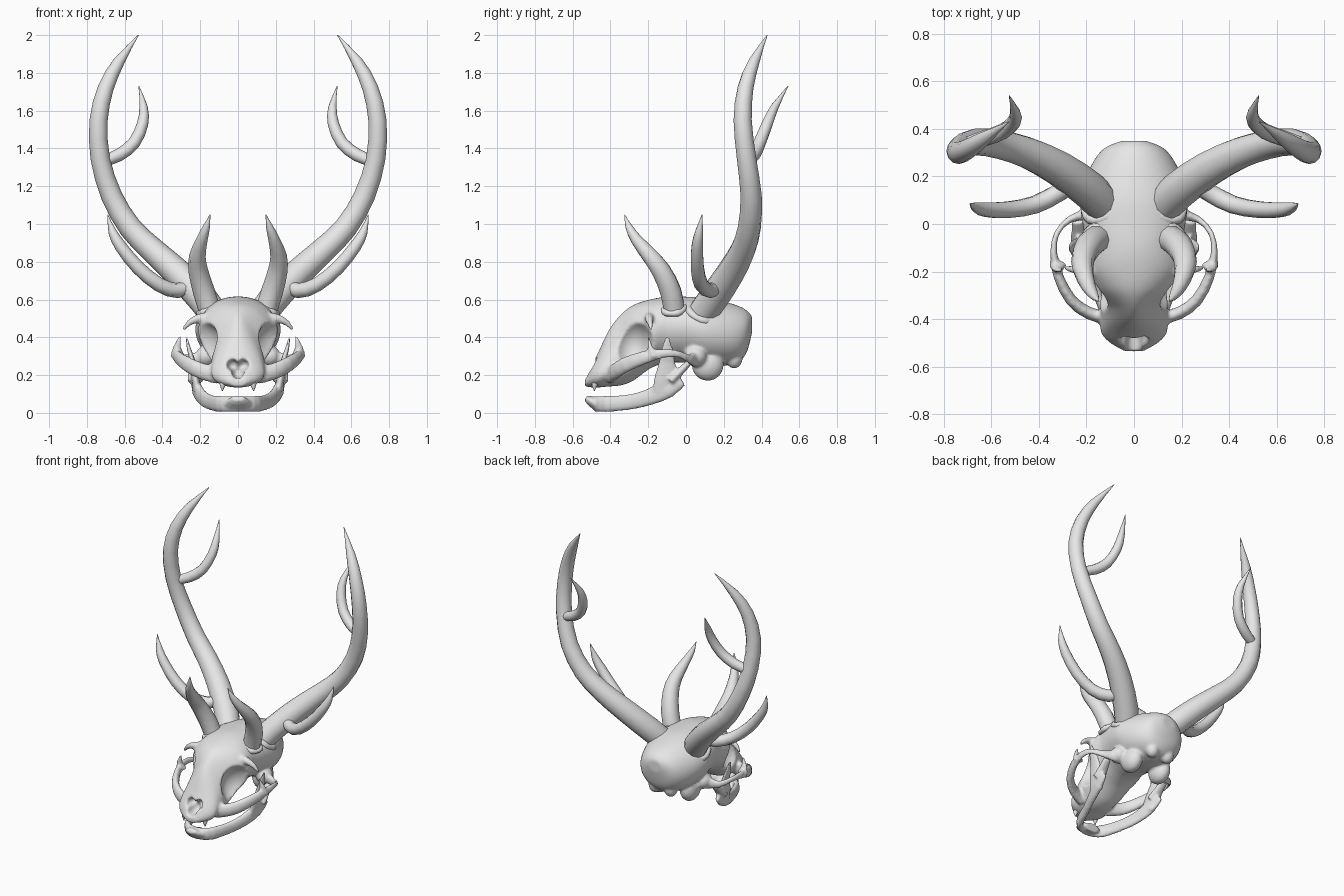
import bpy, bmesh, math
from mathutils import Vector, Matrix

cube = bpy.data.objects.get("Cube")
if cube:
    bpy.data.objects.remove(cube, do_unlink=True)

bone = bpy.data.materials.new("bone_grey")
bone.use_nodes = True
bone.diffuse_color = (0.8, 0.8, 0.8, 1)
bone.node_tree.nodes["Principled BSDF"].inputs["Base Color"].default_value = (0.8, 0.8, 0.8, 1)


def pick(objs):
    bpy.ops.object.select_all(action='DESELECT')
    for obj in objs:
        obj.select_set(True)
    bpy.context.view_layer.objects.active = objs[0]


def finish(name, bm):
    """Turn a bmesh into a smooth-shaded bone object."""
    bmesh.ops.recalc_face_normals(bm, faces=bm.faces)
    mesh = bpy.data.meshes.new(name)
    bm.to_mesh(mesh)
    bm.free()
    mesh.materials.append(bone)
    obj = bpy.data.objects.new(name, mesh)
    bpy.context.scene.collection.objects.link(obj)
    pick([obj])
    bpy.ops.object.shade_smooth_by_angle(angle=math.radians(50))
    return obj


def fuse(name, objs, voxel):
    """Grow overlapping parts together into one bone."""
    pick(objs)
    bpy.ops.object.join()
    whole = objs[0]
    whole.name = name
    remesh = whole.modifiers.new("grow_together", 'REMESH')
    remesh.mode, remesh.voxel_size = 'VOXEL', voxel
    soften = whole.modifiers.new("soften", 'SMOOTH')
    soften.factor, soften.iterations = 0.5, 3
    graph = bpy.context.evaluated_depsgraph_get()
    mesh = bpy.data.meshes.new_from_object(whole.evaluated_get(graph))
    whole.modifiers.clear()
    mesh.materials.clear()
    mesh.materials.append(bone)
    for face in mesh.polygons:
        face.material_index = 0
    whole.data = mesh
    pick([whole])
    bpy.ops.object.shade_smooth_by_angle(angle=math.radians(60))


def refine(rows):
    """Insert a spline midpoint between neighbouring rows."""
    rows = [Vector(r) for r in rows]
    out = []
    for i in range(len(rows) - 1):
        a, b = rows[i], rows[i + 1]
        before, after = rows[max(i - 1, 0)], rows[min(i + 2, len(rows) - 1)]
        out += [a, (9 * (a + b) - before - after) / 16]
    return out + [rows[-1]]


def loft(name, rings):
    """Skin a row of closed rings and cap the ends."""
    bm = bmesh.new()
    loops = [[bm.verts.new(p) for p in ring] for ring in rings]
    n = len(loops[0])
    for a, b in zip(loops, loops[1:]):
        for i in range(n):
            j = (i + 1) % n
            bm.faces.new((a[i], a[j], b[j], b[i]))
    bm.faces.new(loops[0])
    bm.faces.new(loops[-1])
    return finish(name, bm)


def tube(name, path, side=1, squash=1, ref=(0, 1, 0), sides=10):
    """Sweep (x, y, z, radius) rows; squash thins it across the ref axis."""
    rows = refine(path)
    points = [Vector((r[0] * side, r[1], r[2])) for r in rows]
    rings = []
    for i, p in enumerate(points):
        tangent = (points[min(i + 1, len(points) - 1)] - points[max(i - 1, 0)]).normalized()
        across = tangent.cross(Vector(ref)).normalized()
        along = across.cross(tangent)
        radius = max(rows[i][3], 0.002)
        turns = [math.tau * k / sides for k in range(sides)]
        rings.append([p + radius * (across * math.cos(t) * squash + along * math.sin(t)) for t in turns])
    return loft(name, rings)


def ellipsoid(name, centre, radii):
    bm = bmesh.new()
    bmesh.ops.create_uvsphere(bm, u_segments=20, v_segments=12, radius=1,
                              matrix=Matrix.Translation(centre) @ Matrix.Diagonal((*radii, 1)))
    return finish(name, bm)


def burr(name, centre, axis, radius, thick):
    """Lumpy ring where a horn or antler leaves the skull."""
    turn = Vector((0, 0, 1)).rotation_difference(Vector(axis))
    rings, count = [], 18
    bm = bmesh.new()
    for i in range(count):
        a = math.tau * i / count
        fat = thick * (1 + 0.15 * math.sin(a * 5))
        ring = []
        for k in range(8):
            b = math.tau * k / 8
            reach = radius + fat * math.cos(b)
            local = Vector((reach * math.cos(a), reach * math.sin(a), fat * math.sin(b)))
            ring.append(bm.verts.new(Vector(centre) + turn @ local))
        rings.append(ring)
    for i in range(count):
        a, b = rings[i], rings[(i + 1) % count]
        for k in range(8):
            m = (k + 1) % 8
            bm.faces.new((a[k], a[m], b[m], b[k]))
    finish(name, bm)


def bowl(u, v):
    """Depth of a unit hollow at an offset from its middle; zero outside."""
    return math.sqrt(max(0, 1 - u * u - v * v))


def hollow(p):
    """Press the eye sockets and the heart-shaped nose opening into the skull."""
    depth = bowl((p.y + .285) / .115, (p.z - .355) / .15)
    if depth:
        p.x = math.copysign(min(abs(p.x), .25 - .165 * depth), p.x)
    if p.y < -.4:
        depth = max(bowl(p.x / .035, (p.z - .225) / .045),
                    bowl((abs(p.x) - .028) / .032, (p.z - .255) / .032))
        if depth:
            p.y = max(p.y, -.5 + .07 * depth)
    return p


# Skull: sections from nose to back of head (y, bottom, top, half width, upper taper)
sections = [
    (-.535, .14, .18, .04, 0), (-.50, .135, .25, .1, .1), (-.46, .135, .33, .13, .35),
    (-.41, .14, .435, .13, .45), (-.35, .145, .515, .135, .35), (-.28, .17, .57, .175, .05),
    (-.19, .235, .6, .21, -.05), (-.1, .265, .615, .2, -.1), (0, .265, .615, .215, -.1),
    (.1, .25, .61, .225, -.05), (.2, .25, .59, .2, 0), (.28, .27, .565, .16, 0),
    (.325, .33, .54, .115, 0), (.35, .43, .51, .05, 0)]
rings = []
for y, low, high, width, taper in refine(refine(refine(sections))):
    ring = []
    for k in range(100):
        a = math.tau * k / 100
        x = width * math.cos(a) * (1 - taper * math.sin(a))
        ring.append(hollow(Vector((x, y, (low + high) / 2 + (high - low) / 2 * math.sin(a)))))
    rings.append(ring)
skull_parts = [loft("skull", rings)]

UP, OUT = (0, 0, 1), (1, 0, 0)
jaw_parts = [tube("chin", [(0, -.53, .08, .035), (0, -.48, .05, .075), (0, -.41, .03, .06)], 1, .45, OUT)]
for s, label in ((1, "left"), (-1, "right")):
    # Main antler with two tines
    tube(label + "_antler", [
        (.105, .055, .49, .075), (.185, .14, .6, .08), (.318, .235, .74, .075), (.45, .3, .86, .067),
        (.57, .335, .98, .061), (.67, .345, 1.15, .056), (.73, .32, 1.35, .051),
        (.738, .3, 1.55, .048), (.7, .315, 1.72, .042), (.63, .36, 1.86, .03), (.527, .43, 2, 0)], s, sides=12)
    tube(label + "_lower_tine", [
        (.24, .18, .68, .035), (.32, .13, .647, .04), (.42, .08, .68, .038), (.53, .06, .77, .036),
        (.62, .06, .88, .032), (.665, .07, .96, .022), (.69, .085, 1.05, 0)], s)
    tube(label + "_upper_tine", [
        (.72, .33, 1.33, .03), (.63, .36, 1.365, .034), (.55, .39, 1.43, .033),
        (.505, .43, 1.53, .03), (.5, .47, 1.62, .022), (.525, .54, 1.73, 0)], s)
    # Forward-curving horn
    tube(label + "_horn", [
        (.145, -.06, .53, .058), (.18, -.08, .64, .058), (.21, -.13, .75, .052), (.215, -.19, .83, .044),
        (.19, -.265, .92, .03), (.165, -.305, .99, .018), (.148, -.325, 1.05, 0)], s)
    burr(label + "_antler_burr", (s * .142, .085, .53), (s * .55, .4, .9), .076, .02)
    burr(label + "_horn_burr", (s * .155, -.065, .55), (s * .45, -.1, .9), .055, .017)
    # Skull outgrowths: brow spur, cheek arch, ear bulb and neck knob
    skull_parts += [
        tube("brow_spur", [
            (.13, -.19, .505, .035), (.21, -.195, .5, .024), (.26, -.19, .475, .016), (.29, -.185, .44, .008)], s),
        tube("cheek_arch", [
            (.1, -.4, .2, .05), (.19, -.375, .22, .045), (.265, -.32, .255, .042), (.318, -.22, .293, .036),
            (.338, -.12, .315, .025), (.325, -.04, .312, .02), (.27, .02, .285, .025), (.17, .05, .29, .05)],
            s, .6, UP),
        tube("cheek_spur", [
            (.32, -.17, .3, .04), (.322, -.19, .35, .022), (.305, -.2, .405, .008)], s, .6, OUT),
        ellipsoid("ear_bulb", (s * .115, .115, .255), (.06, .085, .085)),
        ellipsoid("ear_rim", (s * .17, .05, .3), (.055, .06, .055)),
        ellipsoid("neck_knob", (s * .06, .255, .29), (.045, .045, .055))]
    # Lower jaw halves
    jaw_parts += [
        tube("jaw_body", [
            (0, -.475, .047, .042), (.05, -.465, .047, .043), (.1, -.42, .047, .044), (.15, -.3, .057, .042),
            (.19, -.2, .082, .045), (.218, -.1, .125, .05), (.232, -.02, .17, .03)], s, .5, UP),
        tube("jaw_branch", [
            (.213, -.12, .1, .06), (.225, -.105, .18, .065), (.24, -.1, .27, .045),
            (.26, -.1, .34, .032), (.272, -.1, .4, .012)], s, .35),
        tube("jaw_joint", [
            (.225, -.08, .17, .045), (.23, -.03, .22, .035), (.235, .015, .265, .028)], s, .6, OUT)]
    # Small fang
    tube(label + "_fang", [(.08, -.48, .16, .018), (.082, -.485, .14, .013), (.083, -.485, .115, 0)], s)
fuse("skull", skull_parts, .009)
fuse("lower_jaw", jaw_parts, .008)
